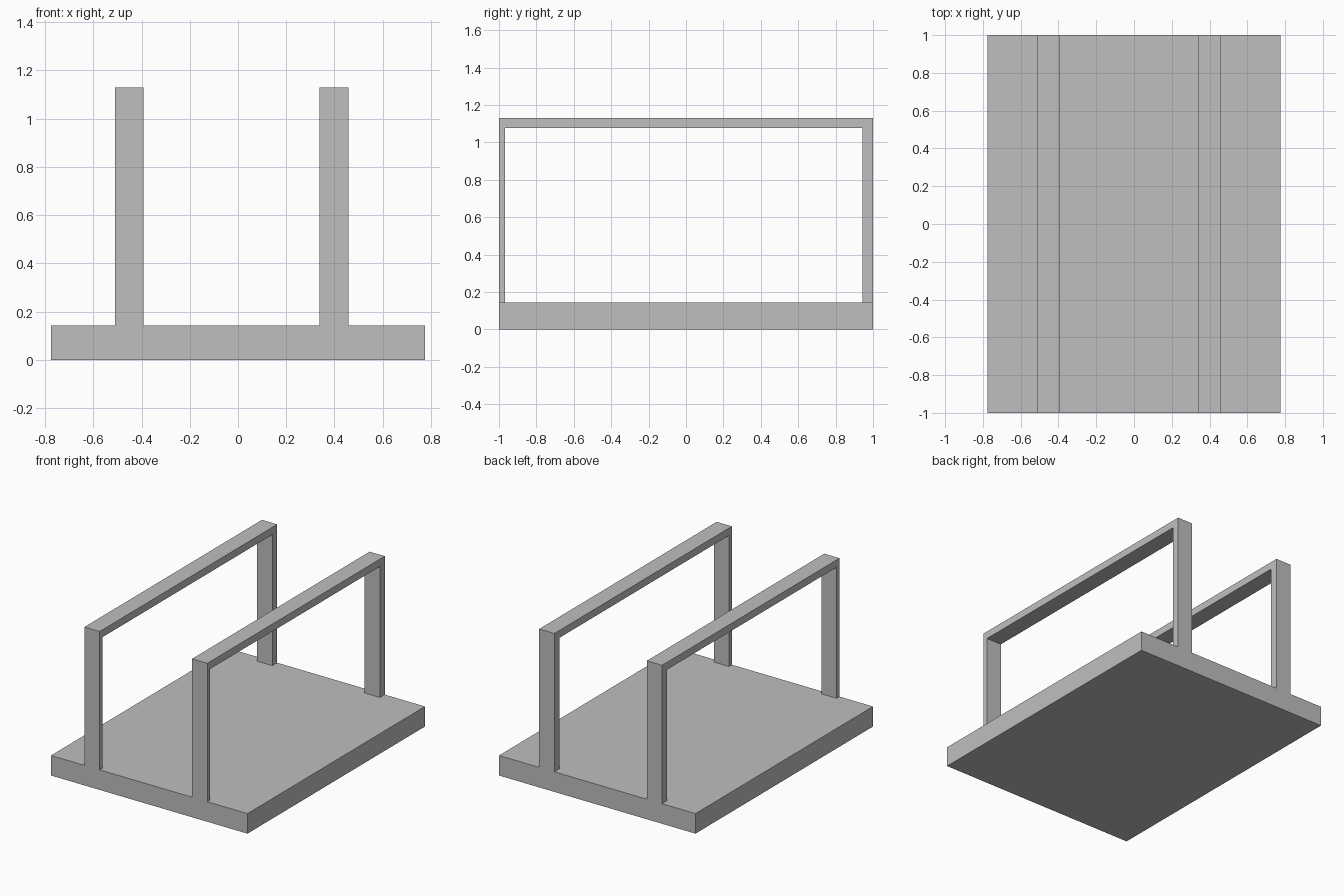
import bpy
import bmesh

cube = bpy.data.objects.get("Cube")
if cube:
    bpy.data.objects.remove(cube, do_unlink=True)

# Single plain grey
grey = bpy.data.materials.new("plain_grey")
grey.use_nodes = True
colour = (0.52, 0.52, 0.52, 1.0)
grey.diffuse_color = colour
grey.node_tree.nodes["Principled BSDF"].inputs["Base Color"].default_value = colour


def extrude_profile(name, profile, x0, x1):
    """Extrude a closed (y, z) outline from x0 to x1."""
    mesh = bpy.data.meshes.new(name)
    bm = bmesh.new()
    face = bm.faces.new([bm.verts.new((x0, y, z)) for y, z in profile])
    grown = bmesh.ops.extrude_face_region(bm, geom=[face])["geom"]
    bmesh.ops.translate(bm, vec=(x1 - x0, 0, 0),
                        verts=[g for g in grown if isinstance(g, bmesh.types.BMVert)])
    bmesh.ops.recalc_face_normals(bm, faces=bm.faces)
    bm.to_mesh(mesh)
    bm.free()
    mesh.materials.append(grey)
    obj = bpy.data.objects.new(name, mesh)
    bpy.context.collection.objects.link(obj)
    return obj


BASE_TOP, RAIL_BOTTOM, RAIL_TOP = 0.143, 1.077, 1.13
FRONT_LEG_INNER, BACK_LEG_INNER = -0.967, 0.945

# Base slab
extrude_profile("base_slab", [(-1, 0), (1, 0), (1, BASE_TOP), (-1, BASE_TOP)],
                -0.775, 0.775)

# Two upright frames: front leg, top rail and back leg in one outline
frame = [(-1, BASE_TOP), (FRONT_LEG_INNER, BASE_TOP),
         (FRONT_LEG_INNER, RAIL_BOTTOM), (BACK_LEG_INNER, RAIL_BOTTOM),
         (BACK_LEG_INNER, BASE_TOP), (1, BASE_TOP), (1, RAIL_TOP), (-1, RAIL_TOP)]
for name, x0 in (("right_rail_frame", -0.511), ("left_rail_frame", 0.338)):
    extrude_profile(name, frame, x0, x0 + 0.12)
